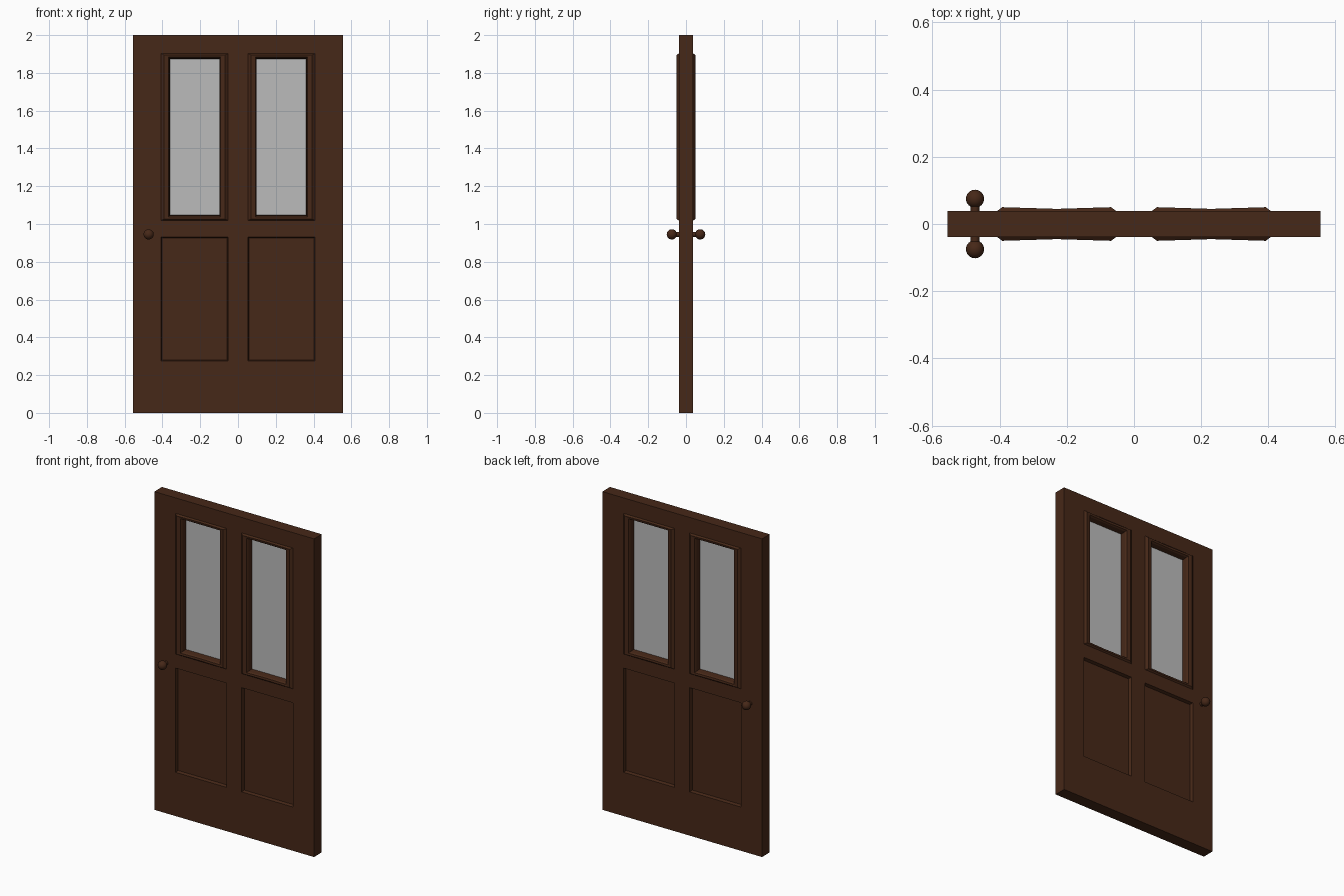
import bpy, bmesh, math

if "Cube" in bpy.data.objects:
    bpy.data.objects.remove(bpy.data.objects["Cube"])


def material(name, colour):
    m = bpy.data.materials.new(name)
    m.diffuse_color = colour
    m.use_nodes = True
    m.node_tree.nodes["Principled BSDF"].inputs["Base Color"].default_value = m.diffuse_color
    return m


wood = material("dark_wood", (0.062, 0.021, 0.009, 1))
glass = material("pane_glass", (0.5, 0.5, 0.5, 0.75))

HALF = 0.038                                   # half thickness of the door
XS = [-0.555, -0.408, -0.052, 0.052, 0.408, 0.555]
ZS = [0, 0.275, 0.93, 1.018, 1.903, 2.0]


def finish(bm, name, mat):
    bmesh.ops.remove_doubles(bm, verts=bm.verts, dist=1e-5)
    bmesh.ops.recalc_face_normals(bm, faces=bm.faces)
    me = bpy.data.meshes.new(name)
    bm.to_mesh(me)
    bm.free()
    me.materials.append(mat)
    ob = bpy.data.objects.new(name, me)
    bpy.context.collection.objects.link(ob)
    return ob


def ring(bm, x0, x1, z0, z1, y, dip=0):
    """Rectangle loop with a midpoint on each rail; dip lowers rail middles."""
    xm, zm = (x0 + x1) / 2, (z0 + z1) / 2
    s = 1 if y > 0 else -1
    pts = [(x0, z0, 0), (xm, z0, dip), (x1, z0, 0), (x1, zm, 0),
           (x1, z1, 0), (xm, z1, dip), (x0, z1, 0), (x0, zm, 0)]
    return [bm.verts.new((x, y - s * d, z)) for x, z, d in pts]


def bridge(bm, a, b):
    n = len(a)
    for i in range(n):
        bm.faces.new((a[i], a[(i + 1) % n], b[(i + 1) % n], b[i]))


# Door frame: stiles and rails around four openings
bm = bmesh.new()
for i in range(5):
    for j in range(5):
        if i in (1, 3) and j in (1, 3):
            continue
        corners = [(XS[i], ZS[j]), (XS[i + 1], ZS[j]),
                   (XS[i + 1], ZS[j + 1]), (XS[i], ZS[j + 1])]
        for y in (-HALF, HALF):
            bm.faces.new([bm.verts.new((x, y, z)) for x, z in corners])
# outer edges
rim = [(x, 0) for x in XS] + [(XS[-1], z) for z in ZS[1:]]
rim += [(x, ZS[-1]) for x in XS[-2::-1]] + [(XS[0], z) for z in ZS[-2:0:-1]]
bridge(bm, [bm.verts.new((x, -HALF, z)) for x, z in rim],
       [bm.verts.new((x, HALF, z)) for x, z in rim])
finish(bm, "door_frame", wood)

for side, i in (("left", 1), ("right", 3)):
    x0, x1 = XS[i], XS[i + 1]

    # Window moulding, raised on both faces
    bm = bmesh.new()
    z0, z1 = ZS[3], ZS[4]
    loops = []
    for inx, inz, y, dip in ((0, 0, HALF, 0), (0.016, 0.008, 0.05, 0.005),
                             (0.040, 0.020, 0.047, 0.004),
                             (0.046, 0.026, 0.036, 0), (0.047, 0.029, 0.004, 0)):
        loops.append([ring(bm, x0 + inx, x1 - inx, z0 + inz, z1 - inz, s * y, dip)
                      for s in (-1, 1)])
    for a, b in zip(loops, loops[1:]):
        for k in (0, 1):
            bridge(bm, a[k], b[k])
    bridge(bm, loops[-1][0], loops[-1][1])
    finish(bm, side + "_window_moulding", wood)

    # Glass pane
    bm = bmesh.new()
    a, b = [ring(bm, x0 + 0.047, x1 - 0.047, z0 + 0.029, z1 - 0.029, s * 0.003)
            for s in (-1, 1)]
    bridge(bm, a, b)
    bm.faces.new(a)
    bm.faces.new(b)
    finish(bm, side + "_glass_pane", glass)

    # Recessed lower panel
    bm = bmesh.new()
    z0, z1 = ZS[1], ZS[2]
    for s in (-1, 1):
        a = ring(bm, x0, x1, z0, z1, s * HALF)
        b = ring(bm, x0 + 0.005, x1 - 0.005, z0 + 0.005, z1 - 0.005, s * 0.018)
        bridge(bm, a, b)
        bm.faces.new(b)
    finish(bm, side + "_lower_panel", wood)

# Knobs on both faces, joined by a spindle
KX, KZ = -0.473, 0.945
for name, s in (("front_knob", -1), ("back_knob", 1)):
    bpy.ops.mesh.primitive_uv_sphere_add(segments=24, ring_count=14, radius=0.027,
                                         location=(KX, s * 0.075, KZ))
    ob = bpy.context.object
    ob.name = name
    ob.data.materials.append(wood)
    bpy.ops.object.shade_smooth()
bpy.ops.mesh.primitive_cylinder_add(vertices=20, radius=0.013, depth=0.13,
                                    location=(KX, 0, KZ),
                                    rotation=(math.pi / 2, 0, 0))
spindle = bpy.context.object
spindle.name = "knob_spindle"
spindle.data.materials.append(wood)
bpy.ops.object.shade_smooth_by_angle()
